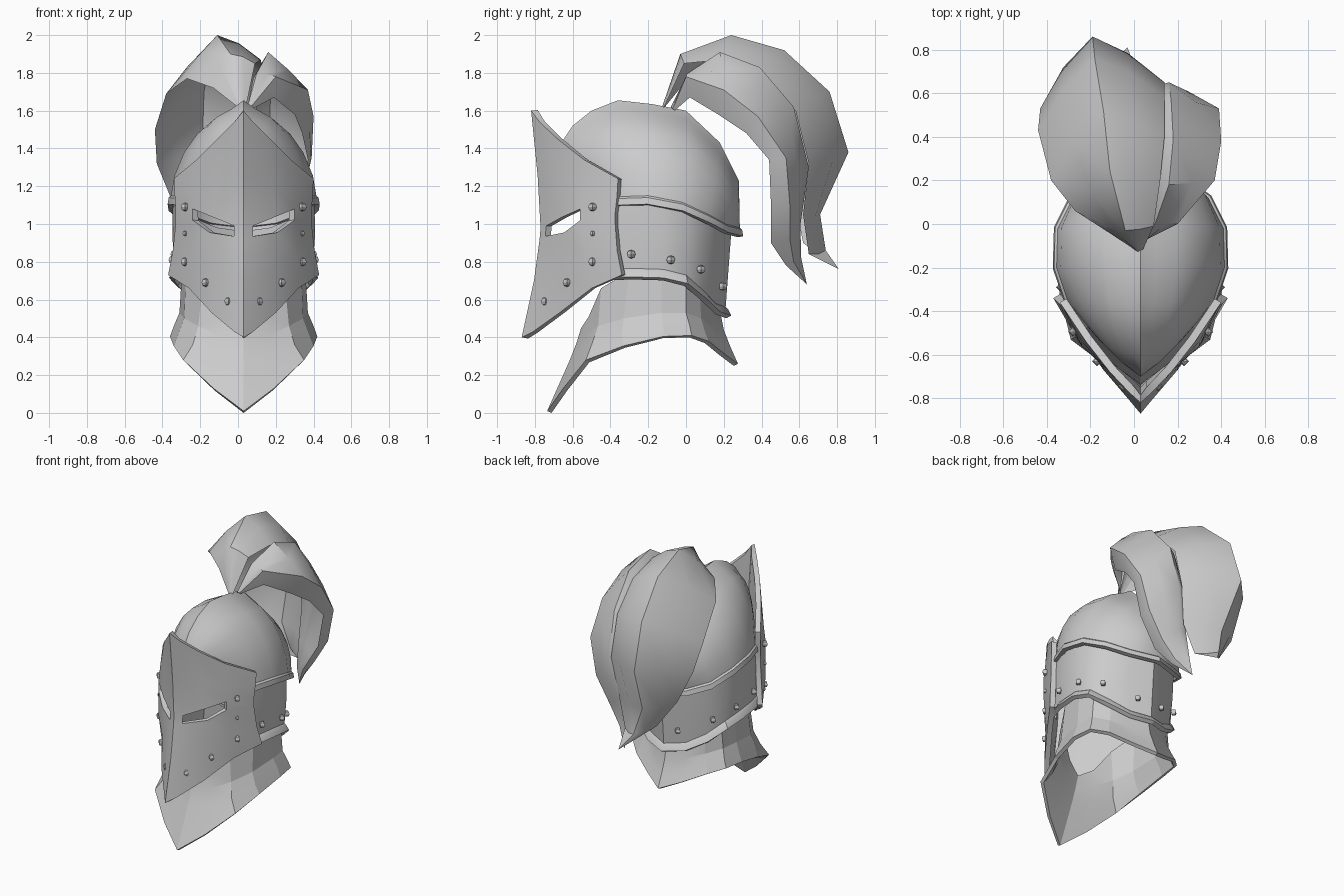
import bpy, bmesh, math
from mathutils import Vector

steel = bpy.data.materials.new("grey_steel")
steel.diffuse_color = (0.6, 0.6, 0.6, 1)
CX = 0.03  # symmetry plane of the helmet


def finish(name, bm, mirror=True, thick=0.0, angle=32):
    bmesh.ops.remove_doubles(bm, verts=bm.verts, dist=0.0005)
    me = bpy.data.meshes.new(name)
    bm.to_mesh(me)
    bm.free()
    me.materials.append(steel)
    ob = bpy.data.objects.new(name, me)
    bpy.context.collection.objects.link(ob)
    if mirror:
        ob.location.x = CX
        m = ob.modifiers.new("mirror", 'MIRROR')
        m.use_clip = True
    if thick:
        s = ob.modifiers.new("plate", 'SOLIDIFY')
        s.thickness, s.offset, s.use_even_offset = thick, -1, False
    bpy.ops.object.select_all(action='DESELECT')
    ob.select_set(True)
    bpy.context.view_layer.objects.active = ob
    bpy.ops.object.convert(target='MESH')
    bpy.ops.object.shade_smooth_by_angle(angle=math.radians(angle))
    return ob


def loft(rows, skip=()):
    """Rows run top to bottom, columns front to back; skip leaves holes."""
    bm = bmesh.new()
    g = [[bm.verts.new(p) for p in r] for r in rows]
    for r in range(len(g) - 1):
        for c in range(len(g[0]) - 1):
            if (r, c) not in skip:
                bm.faces.new((g[r][c], g[r+1][c], g[r+1][c+1], g[r][c+1]))
    return bm


def flare(row, out, drop):
    """Copy of an edge pushed outward and down, for rolled rims."""
    res = []
    for x, y, z in row:
        d = Vector((x, y + 0.12, 0)).normalized() * out
        res.append((x + d.x if x else 0, y + d.y, z - drop))
    return res


# Visor: pointed face plate with eye slits
visor = [
    [(0, -.82, 1.60), (.05, -.775, 1.54), (.14, -.68, 1.45), (.25, -.54, 1.34), (.37, -.36, 1.24)],
    [(0, -.785, 1.25), (.05, -.745, 1.23), (.155, -.66, 1.21), (.27, -.54, 1.19), (.365, -.365, 1.15)],
    [(0, -.77, .98), (.05, -.74, .99), (.16, -.66, 1.035), (.27, -.56, 1.08), (.36, -.375, 1.06)],
    [(0, -.775, .92), (.05, -.745, .935), (.18, -.645, .955), (.27, -.56, 1.02), (.36, -.375, 1.0)],
    [(0, -.805, .70), (.05, -.765, .72), (.17, -.66, .76), (.29, -.53, .82), (.375, -.365, .86)],
    [(0, -.87, .40), (.05, -.81, .43), (.17, -.67, .53), (.29, -.50, .66), (.40, -.34, .73)],
]
finish("visor", loft(visor, {(2, 1), (2, 2)}), thick=0.035)

# Skull dome: side arcs from a raised centre ridge down to the base edge
ridge = [(-.70, 1.26), (-.66, 1.43), (-.6, 1.52), (-.5, 1.60), (-.36, 1.655),
         (-.18, 1.635), (0, 1.6), (.18, 1.43), (.28, 1.23), (.285, .98)]
base = [(0, -.70, 1.25), (.10, -.61, 1.22), (.2, -.5, 1.17), (.275, -.425, 1.15), (.335, -.35, 1.145),
        (.385, -.2, 1.15), (.38, -.02, 1.115), (.31, .12, 1.05), (.18, .21, 1.0), (0, .285, .98)]
dome = []
for j, deg in enumerate((0, 11, 25, 40, 55, 72, 90)):
    s, k = math.sin(math.radians(deg)), abs(math.cos(math.radians(deg)))
    row = []
    for (ry, rz), (x, y, z) in zip(ridge, base):
        drop = .035 * k if j and x else 0
        row.append((x * s, y + (ry - y) * k, z + (rz - z) * k ** 1.2 - drop))
    dome.append(row)
finish("skull_dome", loft(dome), thick=0.02)
rim = base[4:]
finish("dome_rim", loft([rim, flare(rim, .012, .01), flare(rim, .018, .045)]), thick=0.03)

# Cheek and nape plate with a rolled lower rim
top = [(.315, -.39, 1.13), (.355, -.28, 1.13), (.375, -.12, 1.12), (.355, .0, 1.1),
       (.275, .11, 1.03), (.15, .18, .98), (0, .24, .96)]
low = [(.32, -.39, .76), (.35, -.28, .765), (.365, -.12, .76), (.34, .0, .73),
       (.255, .09, .65), (.135, .155, .58), (0, .21, .56)]
mid = [tuple(Vector(a).lerp(Vector(b), .5) + Vector((.008 if a[0] else 0, 0, 0))) for a, b in zip(top, low)]
finish("nape_plate", loft([top, mid, low]), thick=0.02)
finish("nape_rim", loft([low, flare(low, .012, .01), flare(low, .03, .045)]), thick=0.03)

# Gorget: neck guard flaring to a point at front and back
gorget = [
    [(0, -.555, .45), (.11, -.515, .51), (.22, -.45, .66), (.305, -.3, .75), (.325, -.13, .78),
     (.305, .0, .76), (.225, .07, .7), (.11, .125, .64), (0, .165, .62)],
    [(0, -.58, .37), (.12, -.535, .405), (.24, -.465, .46), (.315, -.33, .5), (.34, -.13, .53),
     (.325, .0, .53), (.24, .08, .5), (.12, .145, .46), (0, .2, .44)],
    [(0, -.615, .28), (.13, -.57, .31), (.27, -.5, .36), (.345, -.34, .42), (.37, -.12, .46),
     (.35, .02, .46), (.265, .1, .43), (.135, .17, .38), (0, .235, .35)],
    [(0, -.735, .01), (.16, -.65, .13), (.32, -.53, .28), (.37, -.33, .355), (.39, -.12, .405),
     (.37, .03, .41), (.28, .12, .38), (.14, .2, .315), (0, .275, .26)],
]
finish("gorget", loft(gorget), thick=0.025, angle=14)

# Rivets: small faceted studs on the visor and nape plate
bm = bmesh.new()
studs = [(.08, -.745, .59), (.2, -.63, .69), (.31, -.495, .80), (.31, -.495, .95), (.31, -.495, 1.09),
         (.365, -.29, .84), (.375, -.08, .81), (.3, .08, .76), (.1, .195, .67)]
for i, p in enumerate(studs):
    m = bmesh.ops.create_uvsphere(bm, u_segments=4, v_segments=4, radius=.014 if i == 3 else .023)
    bmesh.ops.translate(bm, verts=m['verts'], vec=p)
finish("rivets", bm, angle=10)


# Plumes: leaf-shaped sheets spread from a crest line to both edges
def plume(name, lines, bulge):
    rows = []
    heart = Vector((0, .2, 1.3))
    for i, line in enumerate(lines):
        if i:
            half = []
            for k, (a, b) in enumerate(zip(lines[i-1], line)):
                m = (Vector(a) + Vector(b)) / 2
                f = math.sin(math.pi * k / (len(line) - 1))
                half.append(m + (m - heart).normalized() * bulge * f)
            rows.append(half)
        rows.append(line)
    finish(name, loft(rows), mirror=False, angle=40)


plume("large_plume", [
    [(.04, -.12, 1.61), (.09, -.01, 1.85), (.12, .2, 1.87), (.14, .4, 1.79), (.14, .58, 1.6),
     (.14, .65, 1.32), (.1, .62, 1.05), (.03, .65, .84), (-.03, .81, .76)],
    [(.02, -.13, 1.61), (-.04, -.03, 1.9), (-.11, .24, 2.0), (-.14, .52, 1.92), (-.18, .76, 1.70),
     (-.19, .86, 1.38), (-.15, .71, 1.05), (-.1, .74, .86), (-.03, .81, .76)],
    [(.01, -.12, 1.61), (-.13, -.03, 1.72), (-.27, .06, 1.77), (-.38, .2, 1.69), (-.44, .43, 1.5),
     (-.43, .53, 1.32), (-.34, .58, 1.1), (-.2, .62, .9), (-.03, .81, .76)],
], .03)

plume("small_plume", [
    [(.06, -.06, 1.6), (.19, .02, 1.67), (.3, .17, 1.58), (.34, .32, 1.48), (.37, .44, 1.34),
     (.32, .45, 1.1), (.2, .45, .9), (.12, .53, .78), (.04, .64, .68)],
    [(.06, -.07, 1.61), (.2, .0, 1.78), (.37, .2, 1.71), (.4, .38, 1.57), (.39, .53, 1.35),
     (.33, .55, 1.1), (.22, .55, .92), (.13, .57, .8), (.04, .64, .68)],
    [(.05, -.08, 1.62), (.1, .01, 1.80), (.16, .18, 1.91), (.18, .39, 1.83), (.17, .57, 1.62),
     (.16, .65, 1.3), (.12, .6, 1.0), (.07, .59, .82), (.04, .64, .68)],
    [(.05, -.08, 1.61), (.08, .02, 1.77), (.11, .2, 1.82), (.11, .39, 1.74), (.09, .54, 1.55),
     (.08, .61, 1.28), (.06, .6, 1.0), (.04, .61, .82), (.04, .64, .68)],
], .01)
